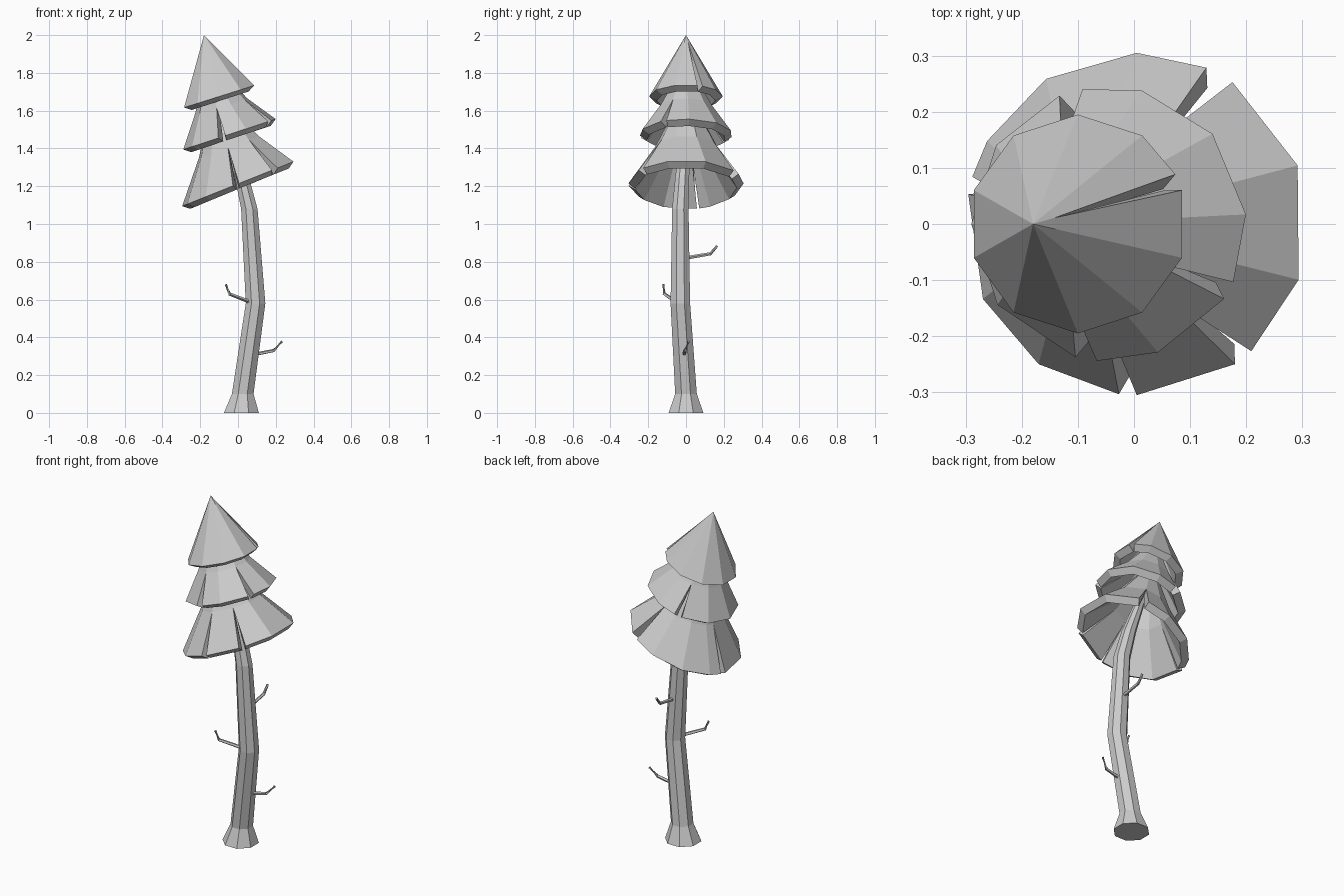
import bpy, bmesh
from math import cos, sin, radians, pi
from mathutils import Vector

if "Cube" in bpy.data.objects:
    bpy.data.objects.remove(bpy.data.objects["Cube"], do_unlink=True)

grey = bpy.data.materials.new("plain_grey")
grey.use_nodes = True
grey.diffuse_color = (0.6, 0.6, 0.6, 1)
grey.node_tree.nodes["Principled BSDF"].inputs["Base Color"].default_value = (0.6, 0.6, 0.6, 1)


def finish(bm, name):
    bmesh.ops.recalc_face_normals(bm, faces=bm.faces)
    mesh = bpy.data.meshes.new(name)
    bm.to_mesh(mesh)
    bm.free()
    mesh.materials.append(grey)
    obj = bpy.data.objects.new(name, mesh)
    bpy.context.collection.objects.link(obj)
    return obj


def tube(name, path, radii, sides, level=False):
    """Faceted tube along a path; level keeps every ring horizontal."""
    bm = bmesh.new()
    points = [Vector(p) for p in path]
    rings = []
    for i, (p, r) in enumerate(zip(points, radii)):
        along = points[min(i + 1, len(points) - 1)] - points[max(i - 1, 0)]
        axis = Vector((0, 0, 1)) if level else along.normalized()
        u = Vector((1, 0, 0)) if level else axis.orthogonal().normalized()
        v = axis.cross(u)
        angles = [2 * pi * (k + 0.5) / sides for k in range(sides)]
        rings.append([bm.verts.new(p + r * (cos(a) * u + sin(a) * v)) for a in angles])
    for low, high in zip(rings, rings[1:]):
        for k in range(sides):
            n = (k + 1) % sides
            bm.faces.new((low[k], low[n], high[n], high[k]))
    bm.faces.new(rings[0][::-1])
    bm.faces.new(rings[-1])
    return finish(bm, name)


def tier(name, flaps, rim, waist, apex, thickness):
    """Tilted conical skirt. Each flap lists its rim angles; slits divide the flaps.
    rim and waist are (centre x, centre z, radius, slope)."""
    bm = bmesh.new()

    def ring_vert(ring, angle):
        cx, cz, r, slope = ring
        a = radians(angle)
        return bm.verts.new((cx + r * cos(a), r * sin(a), cz + slope * r * cos(a)))

    tip = bm.verts.new(apex)
    # Both sides of a slit meet at one waist vertex
    slits = []
    for i, flap in enumerate(flaps):
        start = flaps[(i + 1) % len(flaps)][0]
        if start < flap[-1]:
            start += 360
        slits.append(ring_vert(waist, (flap[-1] + start) / 2))
    for i, flap in enumerate(flaps):
        low = [ring_vert(rim, a) for a in flap]
        high = [slits[i - 1]] + [ring_vert(waist, a) for a in flap[1:-1]] + [slits[i]]
        for k in range(len(flap) - 1):
            bm.faces.new((low[k], low[k + 1], high[k + 1], high[k]))
            bm.faces.new((high[k], high[k + 1], tip))
    obj = finish(bm, name)
    solid = obj.modifiers.new("thickness", "SOLIDIFY")
    solid.thickness = thickness
    solid.offset = -1
    return obj


# Bent trunk with a flared foot
tube("trunk",
     [(0.018, 0, 0), (0.025, 0, 0.1), (0.093, -0.03, 0.58), (0.06, -0.03, 1.08),
      (0.02, -0.02, 1.25), (-0.06, 0, 1.5)],
     [0.1, 0.062, 0.056, 0.047, 0.04, 0.025], 8, level=True)

# Bare twigs
twigs = {
    "low_twig": [(0.09, -0.01, 0.31), (0.19, -0.005, 0.33), (0.232, 0.015, 0.378)],
    "middle_twig": [(0.07, -0.05, 0.585), (-0.045, -0.115, 0.63), (-0.065, -0.12, 0.68)],
    "high_twig": [(0.08, 0, 0.82), (0.08, 0.13, 0.842), (0.08, 0.165, 0.885)],
}
for name, path in twigs.items():
    tube(name, path, [0.01, 0.009, 0.007], 5)

# Foliage, bottom to top
tier("lower_foliage",
     [[-48, -19, 20, 56], [66, 90, 122, 151, 164], [170, 206, 235, 264], [270, 305]],
     (0.005, 1.215, 0.305, 0.4), (-0.045, 1.41, 0.165, 0.35), (-0.13, 0, 1.72), 0.045)
tier("middle_foliage",
     [[-25, 4, 41, 76, 101], [111, 145, 180, 216, 256], [265, 291, 327]],
     (-0.045, 1.475, 0.245, 0.33), (-0.09, 1.62, 0.14, 0.32), (-0.15, 0, 1.87), 0.045)
tier("upper_foliage",
     [[27, 54, 90, 126, 162, 198, 234, 270, 306, 342, 378]],
     (-0.1, 1.675, 0.195, 0.315), (-0.168, 1.951, 0.0293, 0.315), (-0.18, 0, 2), 0.045)
